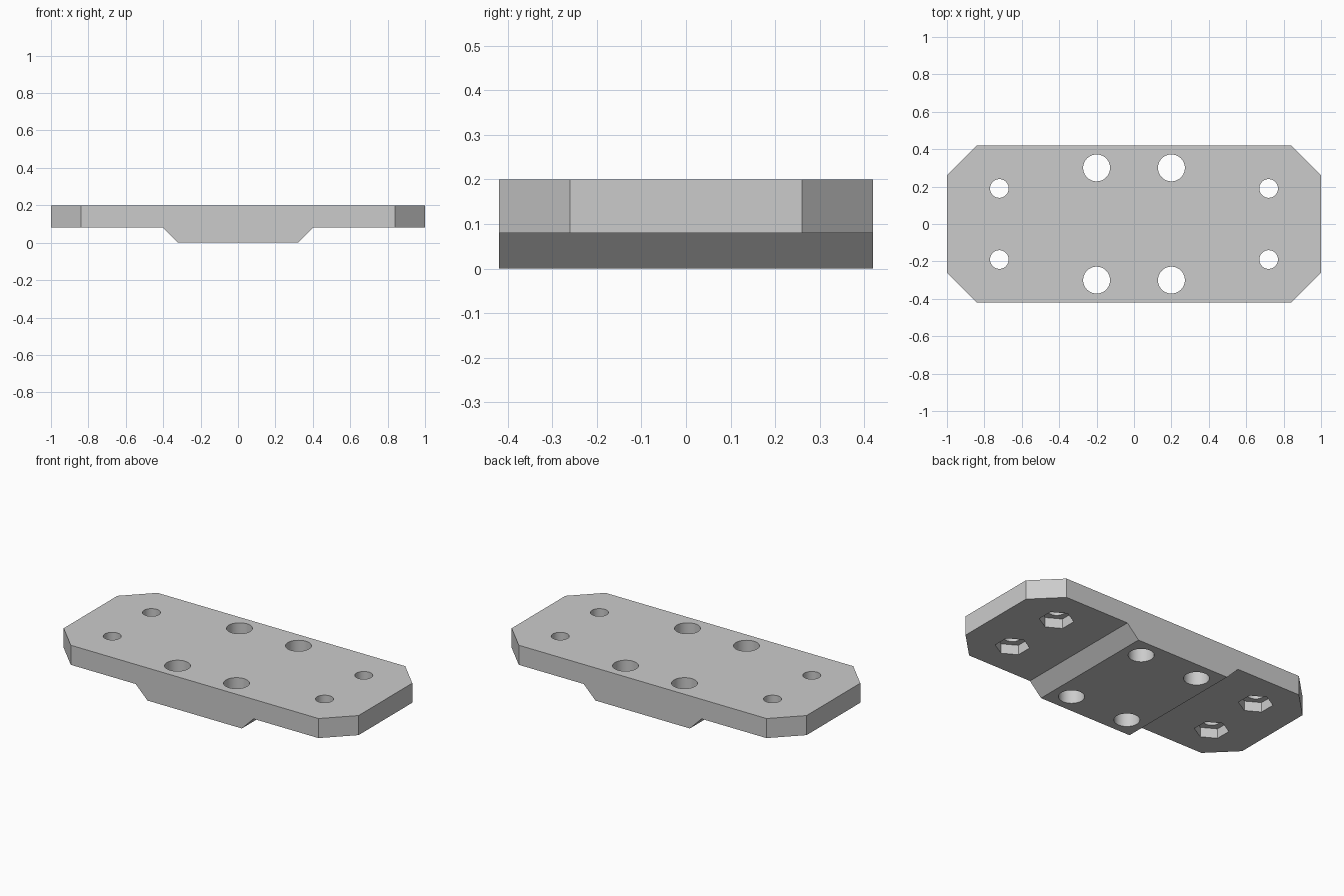
import bpy
import bmesh
from math import radians

cube = bpy.data.objects.get("Cube")
if cube:
    bpy.data.objects.remove(cube, do_unlink=True)

grey = bpy.data.materials.new("plain grey")
grey.use_nodes = True
colour = (0.6, 0.6, 0.6, 1)
grey.diffuse_color = colour
grey.node_tree.nodes["Principled BSDF"].inputs["Base Color"].default_value = colour

L, W, TOP, STEP = 1.0, 0.42, 0.2, 0.08   # half length, half width, top, wing underside
CHAMFER = 0.16


def add_object(name, bm):
    bmesh.ops.recalc_face_normals(bm, faces=bm.faces)
    mesh = bpy.data.meshes.new(name)
    bm.to_mesh(mesh)
    bm.free()
    mesh.materials.append(grey)
    obj = bpy.data.objects.new(name, mesh)
    bpy.context.collection.objects.link(obj)
    return obj


def prism(bm, points, direction):
    face = bm.faces.new([bm.verts.new(p) for p in points])
    result = bmesh.ops.extrude_face_region(bm, geom=[face])
    verts = [v for v in result["geom"] if isinstance(v, bmesh.types.BMVert)]
    bmesh.ops.translate(bm, verts=verts, vec=direction)


def cutter(name, x, y, radius, sides, bottom, top):
    bm = bmesh.new()
    bmesh.ops.create_cone(bm, cap_ends=True, segments=sides, radius1=radius,
                          radius2=radius, depth=top - bottom)
    bmesh.ops.translate(bm, verts=bm.verts, vec=(x, y, (top + bottom) / 2))
    obj = add_object(name, bm)
    obj.hide_render = True
    return obj


# Stepped side profile extruded across the width
half = [(L, TOP), (L, STEP), (0.4, STEP), (0.32, 0)]
profile = half + [(-x, z) for x, z in reversed(half)]
bm = bmesh.new()
prism(bm, [(x, -W, z) for x, z in profile], (0, 2 * W, 0))

# Cut off the four vertical corners
for sx in (-1, 1):
    for sy in (-1, 1):
        bmesh.ops.bisect_plane(
            bm, geom=bm.verts[:] + bm.edges[:] + bm.faces[:],
            plane_co=(sx * L, sy * (W - CHAMFER), 0), plane_no=(sx, sy, 0),
            clear_outer=True)
        bmesh.ops.holes_fill(bm, edges=[e for e in bm.edges if e.is_boundary])
plate = add_object("mounting_plate", bm)

# Bolt holes, screw holes and hexagonal nut pockets in each quadrant
cutters = []
for sx in (-1, 1):
    for sy in (-1, 1):
        cutters += [
            cutter("bolt_hole_cutter", sx * 0.2, sy * 0.3, 0.072, 48, -0.1, 0.3),
            cutter("screw_hole_cutter", sx * 0.72, sy * 0.19, 0.05, 48, -0.1, 0.3),
            cutter("nut_pocket_cutter", sx * 0.72, sy * 0.19, 0.097, 6, -0.05, 0.14),
        ]
bpy.context.view_layer.objects.active = plate
plate.select_set(True)
for c in cutters:
    mod = plate.modifiers.new("cut", "BOOLEAN")
    mod.object = c
    mod.operation = "DIFFERENCE"
    mod.solver = "EXACT"
    bpy.ops.object.modifier_apply(modifier=mod.name)
for c in cutters:
    bpy.data.objects.remove(c, do_unlink=True)

bpy.ops.object.select_all(action="DESELECT")
plate.select_set(True)
bpy.ops.object.shade_smooth_by_angle(angle=radians(30))
